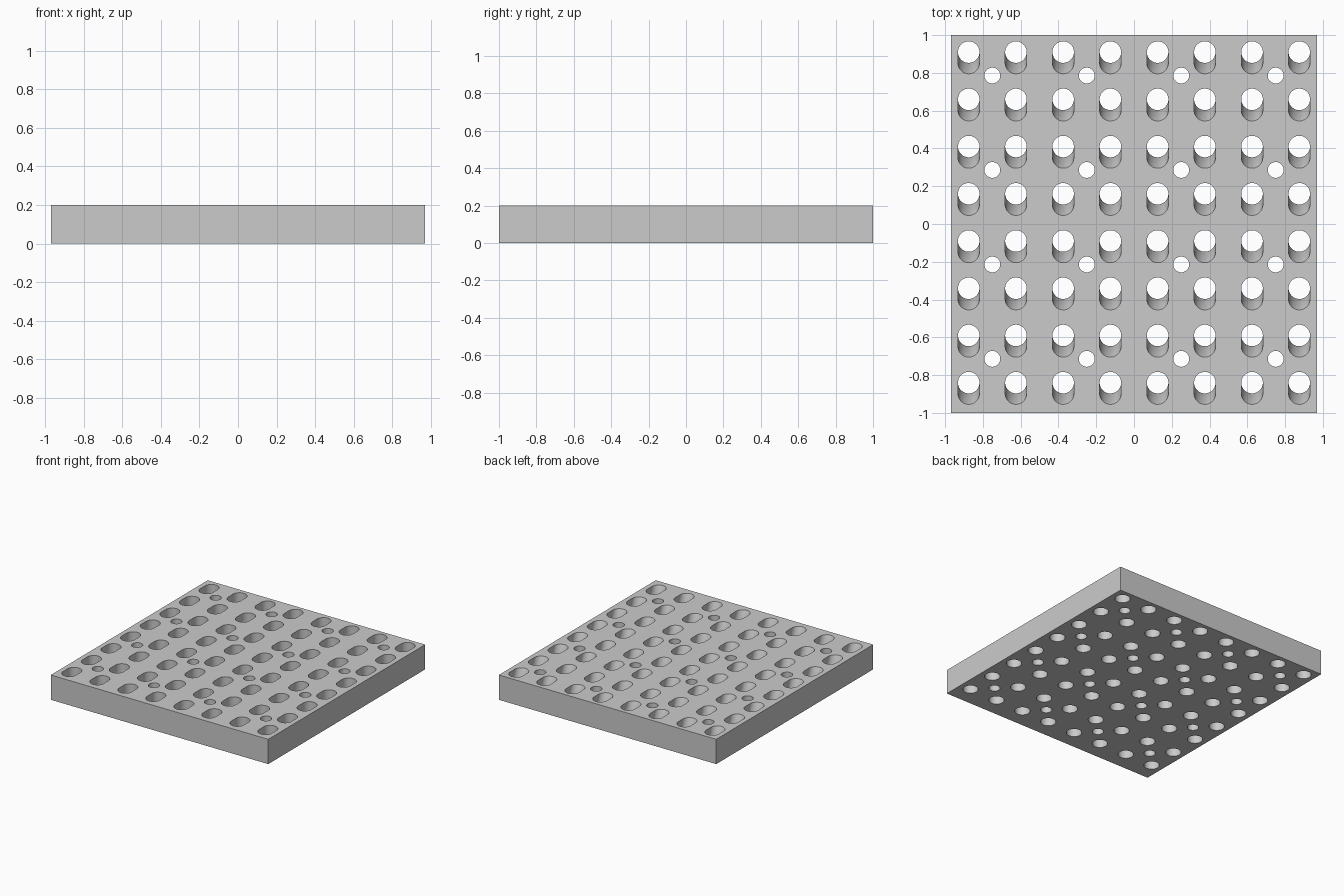
import bpy, bmesh, math

if "Cube" in bpy.data.objects:
    bpy.data.objects.remove(bpy.data.objects["Cube"], do_unlink=True)

THICK = 0.2
HALF_X = 0.97
PITCH = 0.25

grey = bpy.data.materials.new("plain grey")
grey.use_nodes = True
colour = (0.6, 0.6, 0.6, 1)
grey.diffuse_color = colour
grey.node_tree.nodes["Principled BSDF"].inputs["Base Color"].default_value = colour


def make_object(name, bm):
    bmesh.ops.recalc_face_normals(bm, faces=bm.faces)
    mesh = bpy.data.meshes.new(name)
    bm.to_mesh(mesh)
    bm.free()
    mesh.materials.append(grey)
    obj = bpy.data.objects.new(name, mesh)
    bpy.context.collection.objects.link(obj)
    return obj


def add_hole(bm, x, y, radius, stretch=0.0, sides=32):
    """Through hole whose front wall can slope out to a slot at the top."""
    rings = []
    for z, shift in ((-0.05, 0), (0.06, 0), (THICK, stretch), (THICK + 0.05, stretch)):
        ring = []
        for i in range(sides):
            a = 2 * math.pi * (i + 0.5) / sides
            dy = -shift if math.sin(a) < 0 else 0
            ring.append(bm.verts.new((x + radius * math.cos(a),
                                      y + radius * math.sin(a) + dy, z)))
        rings.append(ring)
    for low, high in zip(rings, rings[1:]):
        for i in range(sides):
            j = (i + 1) % sides
            bm.faces.new((low[i], low[j], high[j], high[i]))
    bm.faces.new(rings[0][::-1])
    bm.faces.new(rings[-1])


# Plate
bm = bmesh.new()
bmesh.ops.create_cube(bm, size=1)
for v in bm.verts:
    v.co.x *= 2 * HALF_X
    v.co.y *= 2
    v.co.z = (v.co.z + 0.5) * THICK
plate = make_object("perforated_plate", bm)

# Grid of sloped peg holes, with small round holes between them
bm = bmesh.new()
for col in range(8):
    for row in range(8):
        add_hole(bm, (col - 3.5) * PITCH, 0.91 - row * PITCH, 0.057, 0.058)
for col in range(4):
    for row in range(4):
        add_hole(bm, (col - 1.5) * 2 * PITCH, 0.786 - row * 2 * PITCH, 0.042)
cutter = make_object("hole_cutter", bm)
cutter.hide_render = True

# Cut the holes
cut = plate.modifiers.new("holes", "BOOLEAN")
cut.operation = "DIFFERENCE"
cut.solver = "EXACT"
cut.object = cutter
bpy.ops.object.select_all(action="DESELECT")
plate.select_set(True)
bpy.context.view_layer.objects.active = plate
bpy.ops.object.modifier_apply(modifier=cut.name)
bpy.data.objects.remove(cutter, do_unlink=True)
bpy.ops.object.shade_smooth_by_angle(angle=math.radians(30))
